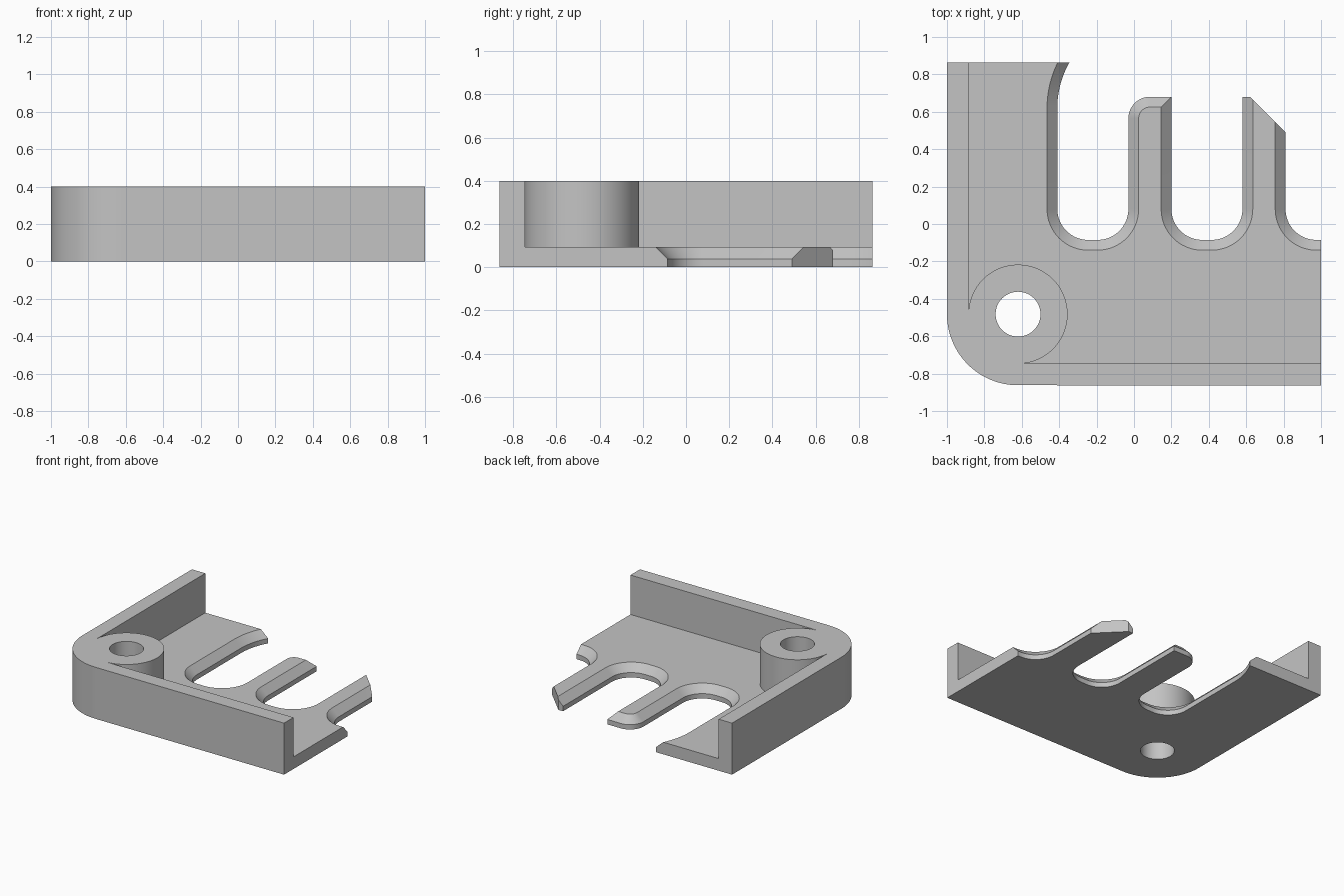
import bpy
from math import sin, cos, asin, radians, degrees

if "Cube" in bpy.data.objects:
    bpy.data.objects.remove(bpy.data.objects["Cube"], do_unlink=True)

EDGE_Y, HEIGHT = 0.863, 0.4          # half depth, wall height
FLOOR, LIP, BEVEL = 0.094, 0.038, 0.055
WALL_X, WALL_Y = -0.885, -0.747      # inner faces of the walls
BOSS = (-0.62, -0.482)
BOSS_R, SLOT_R, SLOT_Y = 0.265, 0.165, 0.08

grey = bpy.data.materials.new("mid grey")
grey.use_nodes = True
grey.diffuse_color = (0.55, 0.55, 0.55, 1)
grey.node_tree.nodes["Principled BSDF"].inputs["Base Color"].default_value = (0.55, 0.55, 0.55, 1)


def arc(cx, cy, r, a0, a1, steps=16):
    angles = [radians(a0 + (a1 - a0) * i / steps) for i in range(steps + 1)]
    return [(cx + r * cos(a), cy + r * sin(a)) for a in angles]


def loft(name, layers):
    """Closed solid through (z, counter-clockwise outline) layers of equal length."""
    n = len(layers[0][1])
    verts = [(x, y, z) for z, outline in layers for x, y in outline]
    faces = [tuple(reversed(range(n))), tuple(range(len(verts) - n, len(verts)))]
    for k in range(len(layers) - 1):
        for i in range(n):
            j = (i + 1) % n
            faces.append((k * n + i, k * n + j, (k + 1) * n + j, (k + 1) * n + i))
    mesh = bpy.data.meshes.new(name)
    mesh.from_pydata(verts, [], faces)
    mesh.materials.append(grey)
    obj = bpy.data.objects.new(name, mesh)
    bpy.context.collection.objects.link(obj)
    return obj


def activate(obj):
    bpy.ops.object.select_all(action='DESELECT')
    obj.select_set(True)
    bpy.context.view_layer.objects.active = obj


def cut(obj, outline):
    cutter = loft("cutter", [(-0.1, outline), (HEIGHT + 0.1, outline)])
    cutter.hide_render = True
    mod = obj.modifiers.new("cut", 'BOOLEAN')
    mod.operation, mod.solver, mod.object = 'DIFFERENCE', 'EXACT', cutter
    activate(obj)
    bpy.ops.object.modifier_apply(modifier=mod.name)
    bpy.data.objects.remove(cutter, do_unlink=True)


# Corner walls with the screw boss
boss_edge = arc(*BOSS, BOSS_R, -90, 180, 64)
boss_edge[0], boss_edge[-1] = (BOSS[0], WALL_Y), (WALL_X, BOSS[1])
frame_outline = ([(-1, EDGE_Y)] + arc(*BOSS, 0.38, 180, 270, 32)
                 + [(1, -EDGE_Y), (1, WALL_Y)] + boss_edge + [(WALL_X, EDGE_Y)])
frame = loft("corner_wall_and_boss", [(0, frame_outline), (HEIGHT, frame_outline)])
cut(frame, arc(*BOSS, 0.12, 0, 352.5, 47))


# Floor with open slots; d moves the slot edges back for the bevel
def slot_right(x, d):
    return arc(x - SLOT_R, SLOT_Y, SLOT_R + d, 0, -90)


def slot_left(x, d):
    return arc(x + SLOT_R, SLOT_Y, SLOT_R + d, -90, -180)


def floor_outline(d):
    pts = [(WALL_X, EDGE_Y)] + boss_edge[::-1] + [(1, WALL_Y)]
    pts += [(1, SLOT_Y - SLOT_R - d)] + slot_left(0.81, d)
    # right finger, trimmed later
    pts += [(0.81 - d, 0.8), (0.58 + d, 0.8)]
    pts += slot_right(0.58, d) + slot_left(0.2, d)
    # middle finger with one rounded corner
    pts += [(0.2 - d, 0.68 - d)] + arc(0.085, 0.565, 0.115 - d, 90, 180)
    pts += slot_right(-0.03, d) + slot_left(-0.41, d)
    # flared edge beside the left wall
    r = 0.49 + d
    pts += arc(0.08, 0.62, r, 180, 180 - degrees(asin((EDGE_Y - 0.62) / r)))
    return pts


floor = loft("slotted_floor", [(0, floor_outline(0)), (LIP, floor_outline(0)),
                               (FLOOR, floor_outline(BEVEL))])
# slanted tip of the right finger
cut(floor, [(0.5, 0.68), (0.62, 0.68), (0.9, 0.4), (0.95, 0.9), (0.5, 0.9)])

for part in (frame, floor):
    activate(part)
    bpy.ops.object.shade_smooth_by_angle(angle=radians(25))
